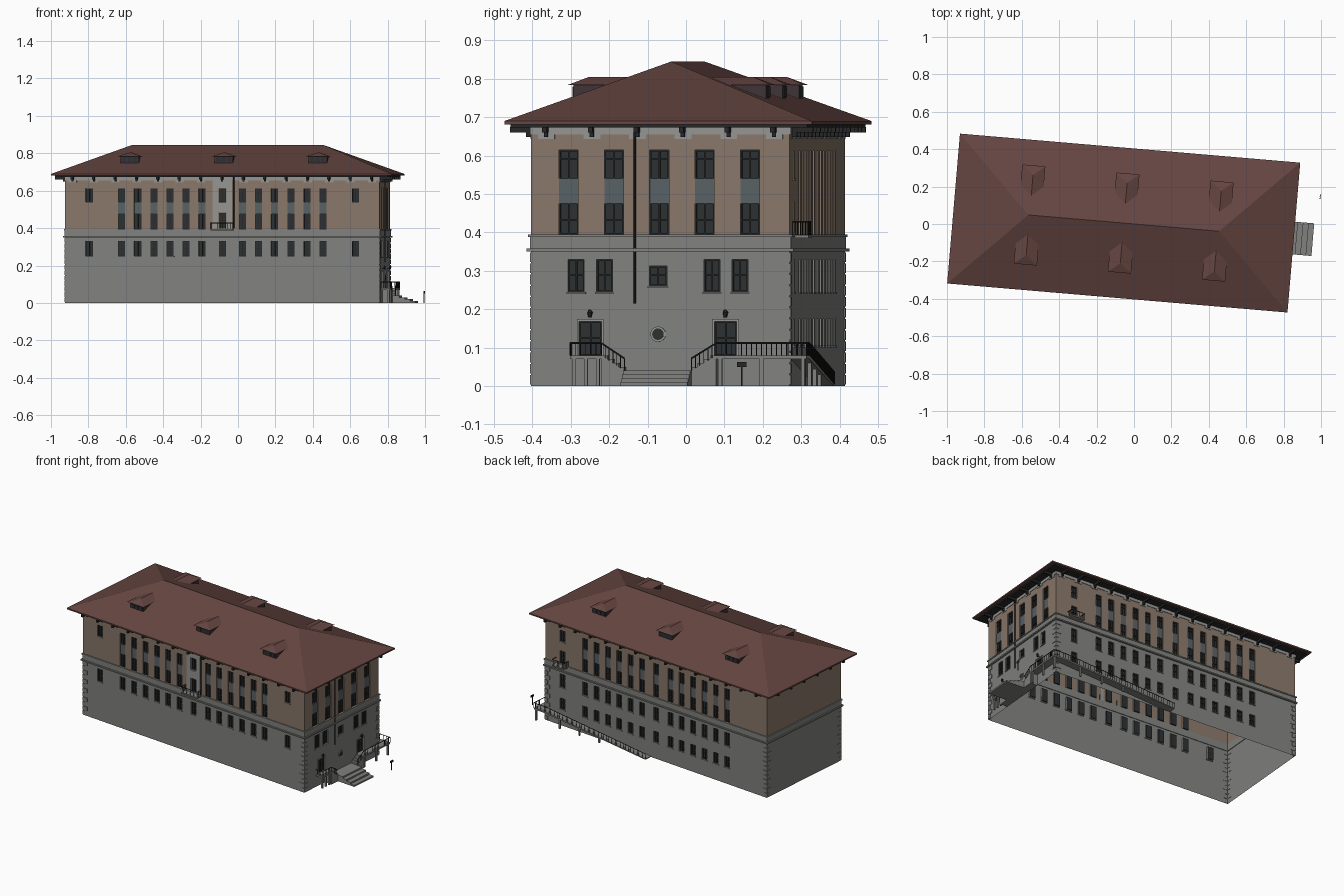
import bpy, bmesh, math
from mathutils import Matrix, Vector

if "Cube" in bpy.data.objects:
    bpy.data.objects.remove(bpy.data.objects["Cube"])

A, B = 0.843, 0.338                      # half length / half depth of the walls
BASE = Matrix.Translation((-0.055, 0.005, 0)) @ Matrix.Rotation(math.radians(-4.88), 4, 'Z')
COL = {'stone': (.22, .22, .21), 'plaster': (.25, .185, .14), 'tile': (.13, .06, .053),
       'iron': (.02, .02, .02), 'glass': (.025, .03, .032), 'panel': (.10, .12, .135),
       'wood': (.05, .035, .04), 'trim': (.3, .3, .29)}
MATS = {}
for n, c in COL.items():
    MATS[n] = bpy.data.materials.new(n)
    MATS[n].diffuse_color = (*c, 1)
parts = {}


def part(name, mat):
    return parts.setdefault(name, (bmesh.new(), mat))[0]


def frame(k):
    # wall frames: 0 front, 1 right, 2 back, 3 left; local -y points outward
    return Matrix.Rotation(k * math.pi / 2, 4, 'Z') @ Matrix.Translation((0, -(A if k % 2 else B), 0))


def box(name, mat, f, s, y, z):
    size = (s[1] - s[0], y[1] - y[0], z[1] - z[0], 1)
    mid = ((s[0] + s[1]) / 2, (y[0] + y[1]) / 2, (z[0] + z[1]) / 2)
    bmesh.ops.create_cube(part(name, mat), size=1, matrix=f @ Matrix.Translation(mid) @ Matrix.Diagonal(size))


def faces(name, mat, f, pts, idx):
    bm = part(name, mat)
    v = [bm.verts.new(f @ Vector(p)) for p in pts]
    for i in idx:
        bm.faces.new([v[j] for j in i])


def prism(name, mat, f, prof, y0, y1):
    n = len(prof)
    pts = [(s, y0, z) for s, z in prof] + [(s, y1, z) for s, z in prof]
    faces(name, mat, f, pts, [range(n), range(2 * n - 1, n - 1, -1)] +
          [(i, i + n, (i + 1) % n + n, (i + 1) % n) for i in range(n)])


def rod(name, f, p, q, r, seg=6, mat='iron', r2=None):
    p, q = f @ Vector(p), f @ Vector(q)
    m = Matrix.Translation((p + q) / 2) @ (q - p).to_track_quat('Z', 'Y').to_matrix().to_4x4()
    bmesh.ops.create_cone(part(name, mat), cap_ends=True, segments=seg, radius1=r,
                          radius2=r if r2 is None else r2, depth=(q - p).length, matrix=m)


def railing(name, f, p, q, h=0.032, gap=0.013):
    p, q, up = Vector(p), Vector(q), Vector((0, 0, h))
    rod(name, f, p + up, q + up, .0022)
    n = max(1, round((q - p).length / gap))
    for i in range(n + 1):
        c = p.lerp(q, i / n)
        rod(name, f, c, c + up, .0012, 4)


def wall(name, mat, k, z0, z1, holes):
    f, half = frame(k), (A if k % 2 == 0 else B)
    xs = sorted({-half, half} | {x for h in holes for x in h[:2]})
    zs = sorted({z0, z1} | {z for h in holes for z in h[2:4]})
    for a, b in zip(xs, xs[1:]):
        for c, d in zip(zs, zs[1:]):
            if not any(h[0] < (a + b) / 2 < h[1] and h[2] < (c + d) / 2 < h[3] for h in holes):
                faces(name, mat, f, [(a, 0, c), (b, 0, c), (b, 0, d), (a, 0, d)], [(0, 1, 2, 3)])
    for a, b, c, d in holes:
        R = .012                         # reveal, glass and glazing bars
        faces(name, mat, f, [(x, y, z) for y in (0, R) for x, z in ((a, c), (b, c), (b, d), (a, d))],
              [(i, i + 4, (i + 1) % 4 + 4, (i + 1) % 4) for i in range(4)])
        faces('window_glass', 'glass', f, [(a, R, c), (b, R, c), (b, R, d), (a, R, d)], [(0, 1, 2, 3)])
        t, m, bar = .004, (a + b) / 2, ('window_frames', 'iron', f)
        for x in (a, m - t / 2, b - t):
            box(*bar, (x, x + t), (.006, R), (c, d))
        tall = d - c > .15
        for z in ([c, .43, .515 + .075, d - t] if tall else [c, (c + d) / 2, d - t]):
            box(*bar, (a, b), (.006, R), (z, z + t))
        if tall:
            box('spandrel_panels', 'panel', f, (a, b), (.004, R), (.475, .54))


def win(s, w, z0, z1):
    return (s - w / 2, s + w / 2, z0, z1)


# window layout
bays = [sg * (.108 + .0865 * i) for sg in (-1, 1) for i in range(6)]
ends, W = [-.714, .714], .038
bay5 = [-.24 + .1185 * i for i in range(5)]
up = {0: [win(s, W, .395, .612) for s in bays] + [win(s, W, .54, .612) for s in ends + [0]] + [win(0, W, .4, .48)],
      1: [win(s, .05, .395, .615) for s in bay5],
      2: [win(s, W, .395, .612) for s in bays + [0]] + [win(-.714, W, .54, .612), win(-.714, W, .4, .48)],
      3: []}
low = {0: [win(s, W, .25, .33) for s in bays + ends + [0]],
       1: [win(s, .042, .245, .33) for s in (-.22, -.146, .135, .208)] + [win(-.006, .046, .26, .312)] +
          [win(s, .058, .08, .168) for s in (-.183, .171)],
       2: [win(s, W, z, z + h) for s in bays + [-.714, 0] for z, h in ((.245, .085), (.105, .07))],
       3: []}

for k in range(4):
    f, half = frame(k), (A if k % 2 == 0 else B)
    wall('lower_walls', 'stone', k, 0, .355, low[k])
    wall('upper_walls', 'plaster', k, .395, .66, up[k])
    # string course, ledges, frieze and eave layers
    for name, mat, out, z in (('string_course', 'stone', .003, (.355, .395)), ('lower_ledge', 'stone', .011, (.35, .358)),
                              ('upper_ledge', 'stone', .007, (.388, .395)), ('frieze', 'trim', .003, (.655, .68)),
                              ('eave_soffit', 'iron', .05, (.673, .683))):
        box(name, mat, f, (-half - out, half + out), (-out, .004), z)
    # eave brackets with corbels
    n = round((2 * half - .08) / .1175)
    for i in range(n + 1):
        s = -half + .04 + i * (2 * half - .08) / n
        box('eave_brackets', 'iron', f, (s - .006, s + .006), (-.058, 0), (.66, .675))
        box('eave_brackets', 'iron', f, (s - .005, s + .005), (-.016, 0), (.648, .66))
        if k != 3:
            box('frieze_corbels', 'trim', f, (s - .022, s + .022), (-.003, 0), (.643, .656))
    # corner quoins
    for i in range(12):
        w = .034 if i % 2 else .02
        for sg in (-1, 1):
            e = sorted((sg * (half + .003), sg * (half - w)))
            box('quoins', 'stone', f, e, (-.003, .002), (.004 + i * .029, .029 + i * .029))
    # sills
    for h in low[k] + [h for h in up[k] if h[2] > .5]:
        if h[2] > .09:
            box('window_sills', 'stone', f, (h[0] - .004, h[1] + .004), (-.004, .004), (h[2] - .005, h[2]))

# hipped roof
X, Y, r = .913, .402, .512
faces('main_roof', 'tile', Matrix(),
      [(sx * X, sy * Y, z) for z in (.681, .69) for sx, sy in ((-1, -1), (1, -1), (1, 1), (-1, 1))] +
      [(-r, 0, .845), (r, 0, .845)],
      [(3, 2, 1, 0), (0, 1, 5, 4), (1, 2, 6, 5), (2, 3, 7, 6), (3, 0, 4, 7),
       (4, 5, 9, 8), (5, 6, 9), (6, 7, 8, 9), (7, 4, 8)])

# dormers
for k in (0, 2):
    for u in (-.505, 0, .505):
        f = Matrix.Rotation(k * math.pi / 2, 4, 'Z') @ Matrix.Translation((u, 0, 0))
        box('dormer_walls', 'wood', f, (-.05, .05), (-.252, -.14), (.735, .785))
        for s in (-.03, 0, .03):
            box('dormer_windows', 'glass', f, (s - .012, s + .012), (-.255, -.25), (.753, .78))
        faces('dormer_roofs', 'tile', f,
              [(-.062, -.266, .784), (.062, -.266, .784), (.062, -.15, .784), (-.062, -.15, .784),
               (0, -.215, .805), (0, -.1, .805)],
              [(0, 1, 4), (1, 2, 5, 4), (3, 0, 4, 5), (3, 2, 1, 0), (2, 3, 5)])

# balconies and centre surround
F0, F1, F2 = frame(0), frame(1), frame(2)
for f, s, w in ((F0, 0, .06), (F2, -.714, .045)):
    box('balcony_slabs', 'stone', f, (s - w, s + w), (-.042, 0), (.386, .394))
    for a, b in (((s - w, 0), (s - w, -.04)), ((s - w, -.04), (s + w, -.04)), ((s + w, -.04), (s + w, 0))):
        railing('balcony_railings', f, (*a, .394), (*b, .394), .034)
for sg in (-1, 1):
    box('centre_pilasters', 'trim', F0, sorted((sg * .022, sg * .052)), (-.005, 0), (.395, .655))
box('centre_pilasters', 'trim', F0, (-.022, .022), (-.005, 0), (.485, .535))
box('centre_pilasters', 'trim', F0, (-.022, .022), (-.005, 0), (.615, .655))

# entrance landings, side flights and central steps
D = -.048
for a, b in ((-.232, -.15), (.15, .386)):
    box('landings', 'stone', F1, (a, b), (D, 0), (.07, .08))
    for s in (a + .01, (a + b) / 2, b - .01):
        box('landing_posts', 'stone', F1, (s - .005, s + .005), (D + .003, D + .013), (0, .07))
    railing('stair_railings', F1, (a, D, .08), (b, D, .08))
railing('stair_railings', F1, (-.232, D, .08), (-.232, 0, .08))
for s0, s1 in ((-.15, -.09), (.15, .085)):
    prof = [(s1, 0), (s0, 0), (s0, .08)]
    for i in range(1, 5):
        s = s0 + (s1 - s0) * i / 4
        prof += [(s, .09 - i * .01), (s, .08 - i * .01)]
    prism('side_flights', 'stone', F1, prof, D, 0)
    railing('stair_railings', F1, (s0, D, .08), (s1, D, .04))
for i in range(4):
    box('central_steps', 'stone', F1, (-.09, .085), (-.085 - .029 * i, 0), (.03 - .01 * i, .04 - .01 * i))

# rear ramp
ramp = [(-.89, .08), (-.8, .08), (-.04, .004), (-.04, 0), (-.06, 0), (-.8, .07), (-.89, .07)]
prism('ramp', 'stone', F2, ramp, D, 0)
railing('ramp_railing', F2, (-.89, D, .08), (-.8, D, .08))
railing('ramp_railing', F2, (-.8, D, .08), (-.04, D, .004))
railing('ramp_railing', F2, (-.89, D, .08), (-.89, 0, .08))
for s in (-.88, -.7, -.55, -.4):
    box('ramp_posts', 'stone', F2, (s - .005, s + .005), (D + .003, D + .013), (0, .08 - max(0, s + .8) * .1 - .01))

# door surrounds and lanterns
for s in (-.183, .171):
    for sg in (-1, 1):
        box('door_surrounds', 'trim', F1, (s + sg * .032 - .003, s + sg * .032 + .003), (-.005, 0), (.08, .17))
    box('door_surrounds', 'trim', F1, (s - .035, s + .035), (-.006, 0), (.168, .174))
    rod('door_lanterns', F1, (s, 0, .183), (s, -.014, .183), .0015)
    rod('door_lanterns', F1, (s, -.014, .178), (s, -.014, .192), .004, 6, 'iron', .007)
    rod('door_lanterns', F1, (s, -.014, .192), (s, -.014, .2), .008, 6, 'iron', .001)

# round window, downpipes, sign post
rod('round_window_rim', F1, (-.006, .002, .135), (-.006, -.004, .135), .02, 24, 'trim')
rod('round_window', F1, (-.006, 0, .135), (-.006, -.005, .135), .015, 24, 'glass')
rod('downpipe_right', F1, (-.066, -.007, .215), (-.066, -.007, .675), .003, 8)
rod('downpipe_front', F0, (.062, -.007, .4), (.062, -.007, .675), .003, 8)
box('sign_post', 'iron', F1, (.227, .231), (-.193, -.189), (0, .06))
box('sign_panel', 'iron', F1, (.217, .241), (-.194, -.19), (.05, .063))

for name, (bm, mat) in parts.items():
    if name not in ('lower_walls', 'upper_walls', 'window_glass'):
        bmesh.ops.recalc_face_normals(bm, faces=bm.faces)
    me = bpy.data.meshes.new(name)
    bm.to_mesh(me)
    bm.free()
    me.materials.append(MATS[mat])
    ob = bpy.data.objects.new(name, me)
    ob.matrix_world = BASE
    bpy.context.collection.objects.link(ob)

for m in bpy.data.materials:
    if m.users and not m.is_grease_pencil:
        m.use_nodes = True
        m.node_tree.nodes["Principled BSDF"].inputs["Base Color"].default_value = m.diffuse_color
